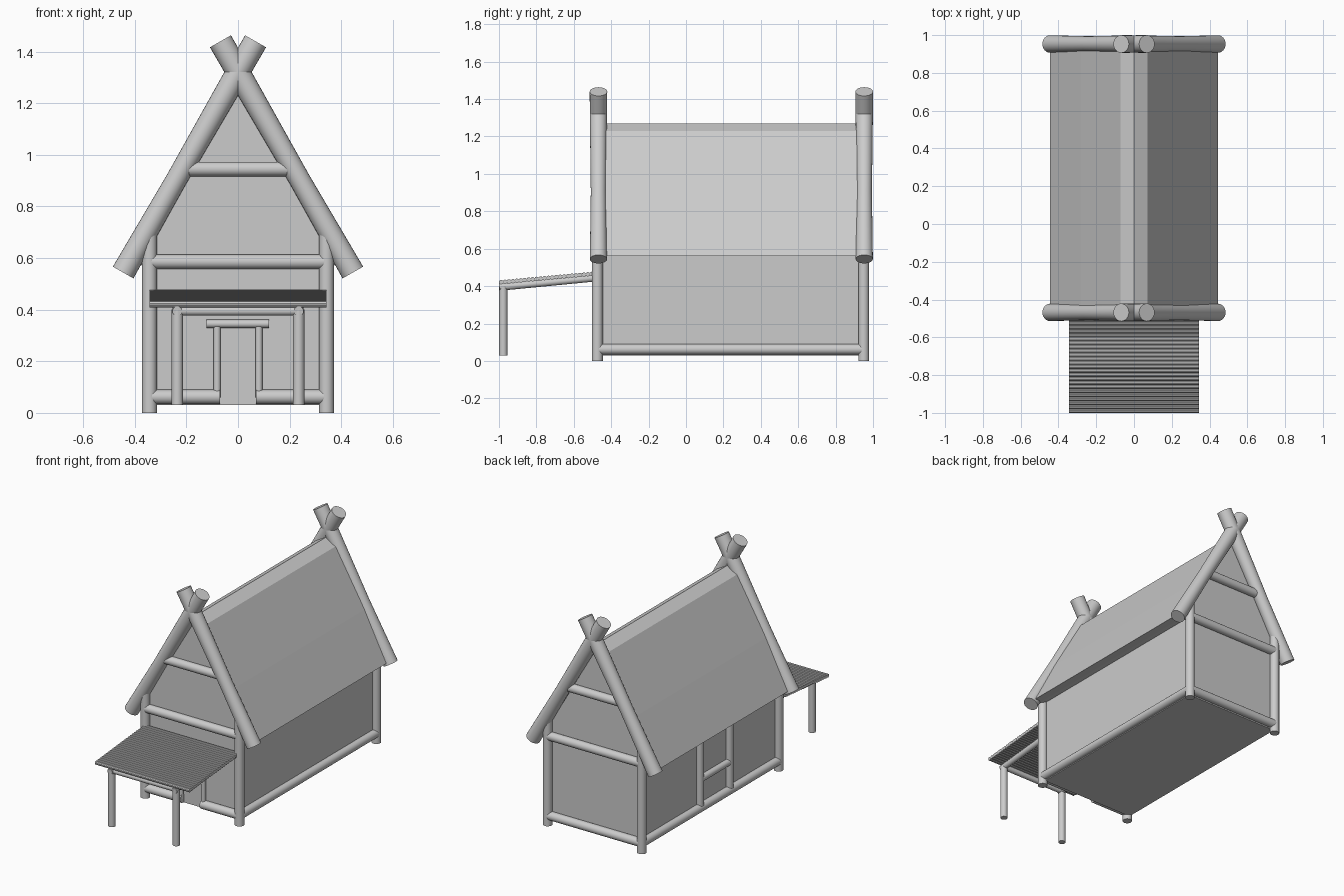
import bpy, bmesh
from mathutils import Vector

if "Cube" in bpy.data.objects:
    bpy.data.objects.remove(bpy.data.objects["Cube"])


def finish(name, bm, smooth=False):
    bmesh.ops.recalc_face_normals(bm, faces=bm.faces)
    me = bpy.data.meshes.new(name)
    bm.to_mesh(me)
    bm.free()
    ob = bpy.data.objects.new(name, me)
    bpy.context.collection.objects.link(ob)
    if smooth:
        bpy.ops.object.select_all(action='DESELECT')
        ob.select_set(True)
        bpy.context.view_layer.objects.active = ob
        bpy.ops.object.shade_smooth_by_angle()
    return ob


def rod(name, a, b, r, rings=None, n=20):
    """Capped pole from a to b; rings is an optional list of (fraction, radius)."""
    a, b = Vector(a), Vector(b)
    q = (b - a).to_track_quat('Z', 'Y').to_matrix()
    bm = bmesh.new()
    loops = []
    for t, rad in rings or [(0, r), (1, r)]:
        res = bmesh.ops.create_circle(bm, segments=n, radius=rad)
        bmesh.ops.rotate(bm, verts=res['verts'], matrix=q)
        bmesh.ops.translate(bm, verts=res['verts'], vec=a.lerp(b, t))
        loops.append(res['verts'])
    for lo, hi in zip(loops, loops[1:]):
        for i in range(n):
            j = (i + 1) % n
            bm.faces.new((lo[i], lo[j], hi[j], hi[i]))
    bm.faces.new(loops[0])
    bm.faces.new(loops[-1])
    return finish(name, bm, True)


def prism(name, half, y0, y1):
    """Extrude a profile given as its right half, mirrored across x = 0."""
    pts = half + [(-x, z) for x, z in reversed(half) if x > 0]
    bm = bmesh.new()
    f = bm.faces.new([bm.verts.new((x, y0, z)) for x, z in pts])
    ext = bmesh.ops.extrude_face_region(bm, geom=[f])
    verts = [v for v in ext['geom'] if isinstance(v, bmesh.types.BMVert)]
    bmesh.ops.translate(bm, verts=verts, vec=(0, y1 - y0, 0))
    return finish(name, bm)


YF, YB, XP = -0.474, 0.95, 0.343

# House body with gables, and thatched roof
prism("house_walls", [(0.335, 0.03), (0.335, 0.66), (0, 1.24)], -0.46, 0.935)
prism("roof", [(0.335, 0.59), (0.39, 0.565), (0.445, 0.56), (0.28, 0.868),
               (0.072, 1.23), (0, 1.27)], -0.45, 0.925)

for label, y, yb in (("front", YF, -0.468), ("back", YB, 0.953)):
    for side, s in (("left", -1), ("right", 1)):
        # Corner posts and crossed gable beams
        rod(f"{label}_{side}_corner_post", (s * XP, y, 0), (s * XP, y, 0.69), 0.029)
        rod(f"{label}_{side}_gable_beam", (s * 0.445, yb, 0.544), (-s * 0.068, yb, 1.44), 0.046,
            [(0, 0.046), (0.4, 0.041), (0.85, 0.046), (1, 0.047)], 24)
    # Horizontal gable rails
    rod(f"{label}_upper_rail", (-0.2, y, 0.945), (0.2, y, 0.945), 0.028)
    rod(f"{label}_middle_rail", (-XP, y, 0.586), (XP, y, 0.586), 0.028)

# Sill rails
rod("back_sill", (-XP, YB, 0.062), (XP, YB, 0.062), 0.028)
for side, s in (("left", -1), ("right", 1)):
    rod(f"{side}_sill", (s * XP, YF, 0.062), (s * XP, YB, 0.062), 0.028)
    rod(f"front_{side}_sill", (s * 0.07, YF, 0.062), (s * XP, YF, 0.062), 0.028)
    # Door jambs
    rod(f"door_{side}_jamb", (s * 0.081, -0.475, 0.06), (s * 0.081, -0.475, 0.335), 0.014)
rod("door_lintel", (-0.123, -0.475, 0.345), (0.12, -0.475, 0.345), 0.016)

# Framing of the left wall window
for i, y in enumerate((0.345, 0.038)):
    rod(f"window_post_{i + 1}", (-XP, y, 0.05), (-XP, y, 0.62), 0.024)
rod("window_ledge", (-XP, 0.345, 0.25), (-XP, 0.038, 0.25), 0.022)

# Porch: posts, rafters, cross rail and slatted canopy
for side, s in (("left", -1), ("right", 1)):
    x = s * 0.235
    rod(f"porch_{side}_post", (x, -0.977, 0.03), (x, -0.977, 0.4), 0.022)
    rod(f"porch_{side}_rafter", (x, -0.998, 0.394), (x, -0.46, 0.446), 0.019)
rod("porch_cross_rail", (-0.24, -0.975, 0.395), (0.24, -0.975, 0.395), 0.018)
N = 25
for i in range(N):
    t = i / (N - 1)
    y, z = -0.988 + 0.505 * t, 0.421 + 0.046 * t
    rod(f"canopy_slat_{i + 1}", (-0.343, y, z), (0.343, y, z), 0.012, n=10)
